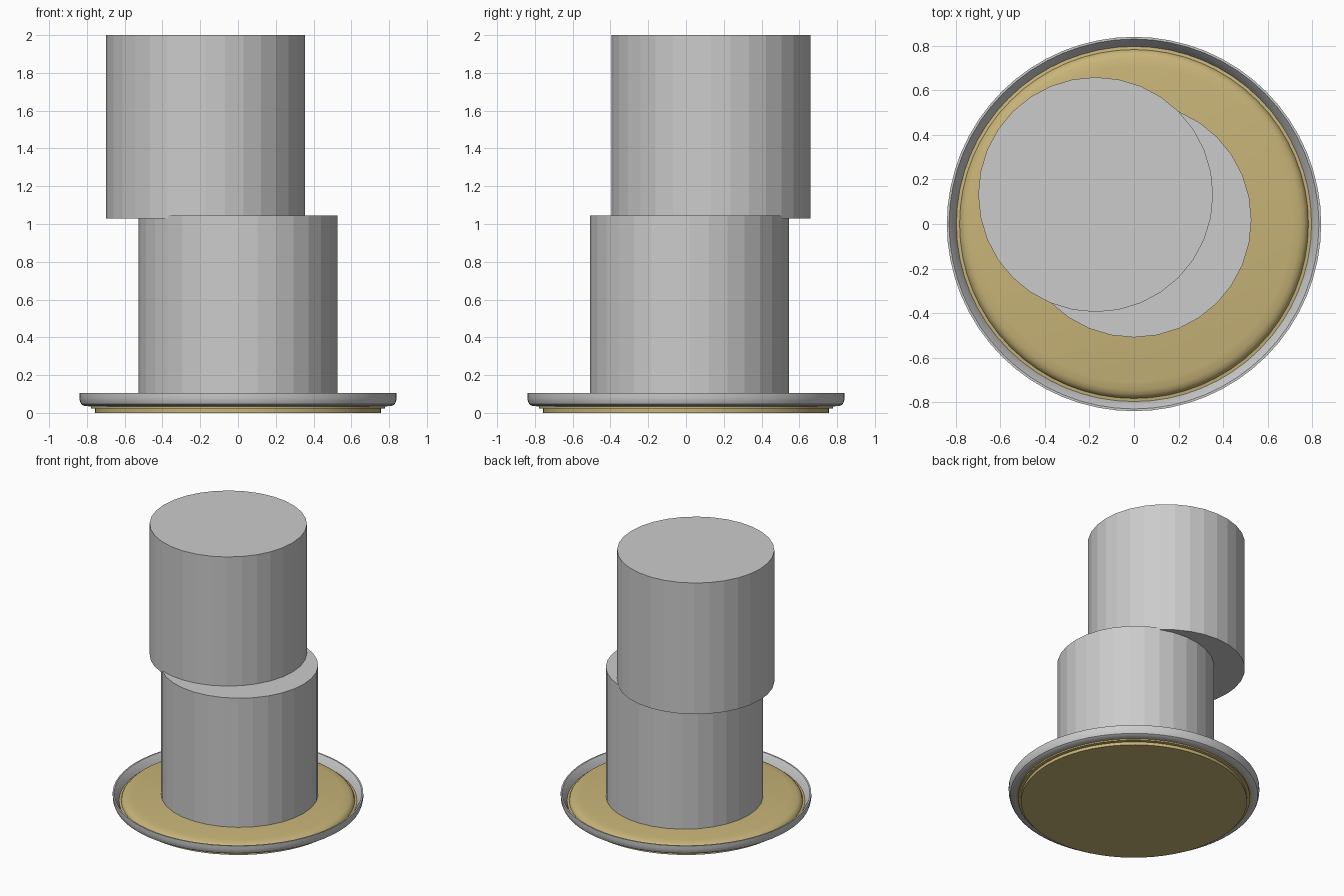
import bpy, math

if "Cube" in bpy.data.objects:
    bpy.data.objects.remove(bpy.data.objects["Cube"])


def cylinder(name, x, y, z0, z1):
    bpy.ops.mesh.primitive_cylinder_add(vertices=32, radius=0.527, depth=z1 - z0,
                                        location=(x, y, (z0 + z1) / 2))
    bpy.context.object.name = name


def lathe(name, profile, closed=False, sides=64):
    """Revolve (radius, z) points around the z axis."""
    verts, faces = [], []
    n = len(profile)
    for i in range(sides):
        a = 2 * math.pi * i / sides
        verts += [(r * math.cos(a), r * math.sin(a), z) for r, z in profile]
    for i in range(sides):
        a, b = i * n, (i + 1) % sides * n
        for j in range(n if closed else n - 1):
            k = (j + 1) % n
            faces.append((a + j, b + j, b + k, a + k))
    if not closed:  # flat caps
        faces.append([i * n for i in reversed(range(sides))])
        faces.append([i * n + n - 1 for i in range(sides)])
    mesh = bpy.data.meshes.new(name)
    mesh.from_pydata(verts, [], faces)
    obj = bpy.data.objects.new(name, mesh)
    bpy.context.collection.objects.link(obj)
    bpy.ops.object.select_all(action='DESELECT')
    obj.select_set(True)
    bpy.context.view_layer.objects.active = obj
    bpy.ops.object.shade_smooth_by_angle(angle=math.radians(35))
    return obj


# Tan disc: stepped foot, rounded shoulder, raised flat top
disc = lathe("base_disc", [
    (0.757, 0.0), (0.757, 0.022), (0.778, 0.024), (0.778, 0.034),
    (0.797, 0.038), (0.797, 0.05), (0.783, 0.052), (0.778, 0.065),
    (0.765, 0.077), (0.745, 0.085), (0.72, 0.088), (0.71, 0.09)])
tan = bpy.data.materials.new("tan")
tan.diffuse_color = (0.58, 0.46, 0.19, 1)
tan.use_nodes = True
tan.node_tree.nodes["Principled BSDF"].inputs["Base Color"].default_value = tan.diffuse_color
disc.data.materials.append(tan)

# Grey rim with rounded underside
lathe("rim", [
    (0.79, 0.035), (0.815, 0.037), (0.83, 0.046), (0.837, 0.062),
    (0.84, 0.08), (0.84, 0.105), (0.83, 0.105), (0.815, 0.085), (0.797, 0.05)],
    closed=True)

# Two stacked, offset cylinders
cylinder("lower_cylinder", 0, 0.018, 0.075, 1.045)
cylinder("upper_cylinder", -0.172, 0.132, 1.03, 2.0)
